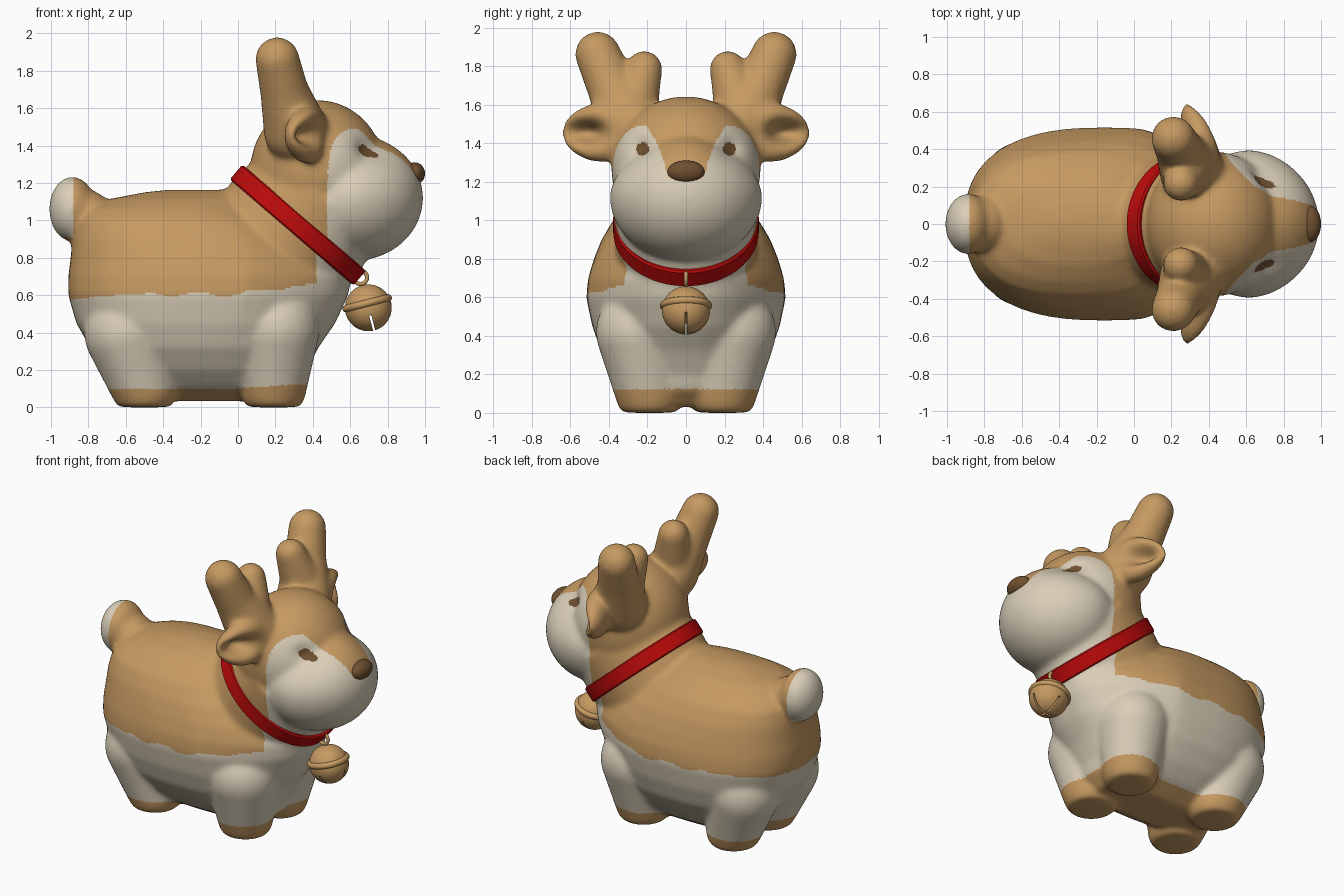
import bpy, bmesh, math
from mathutils import Matrix, Vector

if "Cube" in bpy.data.objects:
    bpy.data.objects.remove(bpy.data.objects["Cube"])


def material(name, rgb):
    m = bpy.data.materials.new(name)
    m.diffuse_color = (*rgb, 1)
    m.use_nodes = True
    m.node_tree.nodes["Principled BSDF"].inputs["Base Color"].default_value = m.diffuse_color
    return m


TAN = material("tan", (0.56, 0.32, 0.12))
CREAM = material("cream", (0.70, 0.62, 0.48))
DARK = material("dark brown", (0.16, 0.08, 0.03))
RED = material("red", (0.50, 0.003, 0.003))


def make_object(name, bm, mats):
    bmesh.ops.recalc_face_normals(bm, faces=bm.faces)
    me = bpy.data.meshes.new(name)
    bm.to_mesh(me)
    bm.free()
    ob = bpy.data.objects.new(name, me)
    bpy.context.collection.objects.link(ob)
    for m in mats:
        me.materials.append(m)
    me.shade_smooth()
    return ob


def apply_modifiers(ob):
    bpy.context.view_layer.objects.active = ob
    for m in list(ob.modifiers):
        bpy.ops.object.modifier_apply(modifier=m.name)


def ellipsoid(bm, c, r, rot=0.0, shape=None):
    """Sphere, optionally reshaped at unit size, then scaled, turned and placed."""
    vs = bmesh.ops.create_uvsphere(bm, u_segments=48, v_segments=28, radius=1)["verts"]
    M = Matrix.Translation(c) @ Matrix.Rotation(rot, 4, 'Z') @ Matrix.Diagonal((*r, 1))
    for v in vs:
        if shape:
            shape(v.co)
        v.co = M @ v.co


def limb(bm, pts, side):
    """Chain of spheres; pts are (x, y, z, radius)."""
    for a, b in zip(pts, pts[1:]):
        for i in range(9):
            x, y, z, r = Vector(a).lerp(Vector(b), i / 8)
            bmesh.ops.create_icosphere(bm, subdivisions=3, radius=r,
                                       matrix=Matrix.Translation((x, side * y, z)))


def loft(bm, sections, M=Matrix(), power=2.0, taper=0.0, n=64):
    """Rings of (height, xmin, xmax, half width), capped at both ends."""
    rings = []
    for h, x0, x1, w in sections:
        ring = []
        for i in range(n):
            c, s = math.cos(i * math.tau / n), math.sin(i * math.tau / n)
            x = (x0 + x1) / 2 + (x1 - x0) / 2 * math.copysign(abs(c) ** (2 / power), c)
            y = w * math.copysign(abs(s) ** (2 / power), s)
            y *= 1 - taper * max(0, (x - 0.05) / 0.5)
            ring.append(bm.verts.new(M @ Vector((x, y, h))))
        rings.append(ring)
    for a, b in zip(rings, rings[1:]):
        for i in range(n):
            j = (i + 1) % n
            bm.faces.new((a[i], a[j], b[j], b[i]))
    bm.faces.new(rings[0][::-1])
    bm.faces.new(rings[-1])


# collar frame: long axis down to the chest, normal pointing up to the head
MID = Vector((0.32, 0, 0.975))
D = Vector((0.64, 0, -0.55)).normalized()
N = Vector((0.55, 0, 0.64)).normalized()
COLLAR = Matrix.Translation(MID) @ Matrix((D, (0, 1, 0), N)).transposed().to_4x4()

# torso and neck
bm = bmesh.new()
loft(bm, [(0.03, -0.55, 0.27, 0.14), (0.12, -0.63, 0.35, 0.28), (0.2, -0.70, 0.37, 0.36),
          (0.32, -0.79, 0.43, 0.44), (0.45, -0.865, 0.52, 0.487), (0.6, -0.908, 0.59, 0.518),
          (0.7, -0.908, 0.605, 0.508), (0.8, -0.895, 0.52, 0.478), (0.9, -0.885, 0.38, 0.438),
          (1.0, -0.86, 0.22, 0.378), (1.06, -0.80, 0.12, 0.31), (1.115, -0.68, 0.06, 0.22),
          (1.15, -0.50, 0.02, 0.12), (1.163, -0.38, 0.0, 0.05)], power=2.5, taper=0.22)
loft(bm, [(-0.25, -0.40, 0.38, 0.36), (0, -0.425, 0.425, 0.37), (0.2, -0.38, 0.37, 0.382)], COLLAR)


# head and muzzle
def muzzle(p):
    p.y *= (1 - 0.33 * max(0, p.z) ** 2) * (1 - 0.07 * max(0, p.x))


ellipsoid(bm, (0.425, 0, 1.265), (0.36, 0.388, 0.378))
ellipsoid(bm, (0.625, 0, 1.12), (0.365, 0.396, 0.335), 0, muzzle)
# tail
ellipsoid(bm, (-0.885, 0, 1.06), (0.125, 0.163, 0.174))
ellipsoid(bm, (-0.80, 0, 1.02), (0.13, 0.15, 0.14))


def ear(side):
    """Leaf shape, narrower at the tip, hollow in front."""
    def shape(p):
        if p.x > 0:
            p.x -= 1.6 * math.exp(-((p.y - side * 0.2) ** 2 / 0.35 + p.z ** 2 / 0.16))
        p.z *= 1 - 0.22 * side * p.y
    return shape


for s in (1, -1):
    # legs, antlers, ears
    limb(bm, [(-0.50, 0.19, 0.1, 0.177), (-0.585, 0.205, 0.40, 0.24)], s)
    limb(bm, [(0.19, 0.19, 0.1, 0.177), (0.205, 0.235, 0.42, 0.235)], s)
    limb(bm, [(0.31, 0.28, 1.48, 0.175), (0.25, 0.38, 1.68, 0.132), (0.21, 0.458, 1.862, 0.119)], s)
    limb(bm, [(0.29, 0.28, 1.58, 0.135), (0.25, 0.217, 1.785, 0.096)], s)
    ellipsoid(bm, (0.36, s * 0.475, 1.455), (0.095, 0.19, 0.152), s * 0.38, ear(s))

body = make_object("deer_body", bm, [TAN, CREAM, DARK])
rm = body.modifiers.new("fuse", 'REMESH')
rm.mode, rm.voxel_size = 'VOXEL', 0.0115
sm = body.modifiers.new("soften", 'SMOOTH')
sm.factor, sm.iterations = 0.5, 34
apply_modifiers(body)

# flat soles and eye sockets
for v in body.data.vertices:
    p = v.co
    if p.z < 0.12:
        p.z = max(0, (p.z + math.hypot(p.z, 0.03)) / 2 - 0.003)
    if p.x > 0.5 and p.z > 1.2:
        p.x -= 0.03 * math.exp(-((abs(p.y) - 0.235) ** 2 + (p.z - 1.375) ** 2) / 0.055 ** 2)


def coat(c):
    """Colour slot of the coat at a point: 0 tan, 1 cream, 2 dark brown."""
    x, y, z = c.x, abs(c.y), c.z
    if (c - MID).dot(N) > 0 and x > 0.2:
        if x < 0.48:
            return 0
        if (y - 0.225) ** 2 + (z - 1.37) ** 2 < 0.034 ** 2 and x > 0.55:
            return 2
        if z < 1.22:
            return 1
        arch = (max(0, 0.68 - x) / 0.2) ** 3 + (max(0, z - 1.2) / 0.295) ** 3 < 1
        return int(arch and y > 0.1 + 0.2 * (z - 1.25) + (z - 1.25) ** 2)
    if x < -0.885 + 0.25 * (z - 1.06) ** 2 and z > 0.91:
        return 1
    if z < 0.1 + 0.07 * max(0, x):
        return 0
    edge = 0.605 + 0.14 * max(0, x) - 0.1 * max(0, -x - 0.6)
    if abs(x + 0.1) < 0.4:
        edge += 0.012 * math.sin(22 * x)
    return int(z < edge or x > 0.42)


for f in body.data.polygons:
    f.material_index = coat(f.center)
body.data.shade_smooth()

# nose
bm = bmesh.new()
ellipsoid(bm, (0.943, 0, 1.25), (0.057, 0.096, 0.06))
make_object("nose", bm, [DARK])

# collar band
bm = bmesh.new()
profile = [(-0.06, -0.05), (0, -0.052), (0.01, -0.044), (0.01, 0.044), (0, 0.052), (-0.06, 0.05)]
rings = []
for i in range(96):
    c, s = math.cos(i * math.tau / 96), math.sin(i * math.tau / 96)
    rings.append([bm.verts.new(COLLAR @ Vector(((0.425 + r) * c, (0.368 + r) * s, h))) for r, h in profile])
for i in range(96):
    a, b = rings[i], rings[(i + 1) % 96]
    for j in range(6):
        k = (j + 1) % 6
        bm.faces.new((a[j], a[k], b[k], b[j]))
collar = make_object("collar", bm, [RED])
collar.data.set_sharp_from_angle(angle=math.radians(30))

# bell with crossed slots
TILT = Matrix.Translation((0.697, 0, 0.532)) @ Matrix.Rotation(-0.25, 4, 'Y')
bm = bmesh.new()
bmesh.ops.create_uvsphere(bm, u_segments=48, v_segments=32, radius=0.125, matrix=TILT)
bell = make_object("bell", bm, [TAN])
bm = bmesh.new()
for size in ((0.3, 0.012, 0.12), (0.012, 0.3, 0.12)):
    bmesh.ops.create_cube(bm, size=1, matrix=TILT @ Matrix.Translation((0, 0, -0.10)) @ Matrix.Diagonal((*size, 1)))
slots = make_object("slot_cutter", bm, [TAN])
slots.hide_render = True
cut = bell.modifiers.new("slots", 'BOOLEAN')
cut.operation, cut.object, cut.solver = 'DIFFERENCE', slots, 'EXACT'
cut.use_self = True
apply_modifiers(bell)
bpy.data.objects.remove(slots)
bell.data.set_sharp_from_angle(angle=math.radians(40))


def torus(name, M, major, minor, flat=1.0):
    bpy.ops.mesh.primitive_torus_add(major_radius=major, minor_radius=minor,
                                     major_segments=48, minor_segments=14)
    ob = bpy.context.object
    ob.name = name
    ob.data.transform(M @ Matrix.Diagonal((1, 1, flat, 1)))
    ob.data.materials.append(TAN)
    ob.data.shade_smooth()


torus("bell_rim", TILT @ Matrix.Translation((0, 0, 0.025)), 0.113, 0.023, 0.9)
torus("bell_loop", Matrix.Translation((0.655, 0, 0.695)) @ Matrix.Rotation(math.pi / 2, 4, 'X'), 0.035, 0.011)
